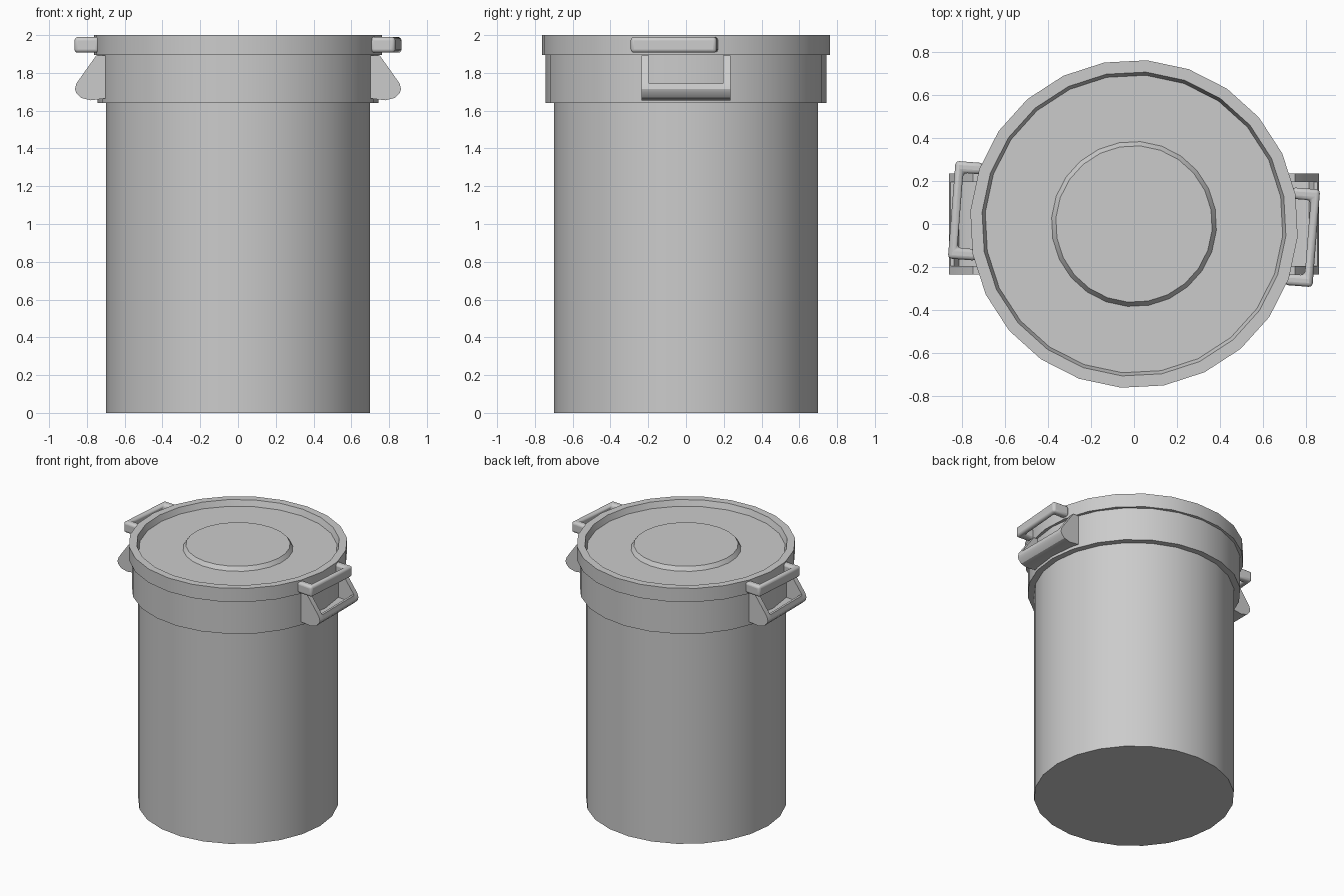
import bpy, bmesh, math
from mathutils import Matrix, Vector

if "Cube" in bpy.data.objects:
    bpy.data.objects.remove(bpy.data.objects["Cube"])

LID_TURN = math.radians(-4.5)   # the lid sits slightly twisted on the bin


def make_object(name, bm, angle=30):
    bmesh.ops.recalc_face_normals(bm, faces=bm.faces)
    mesh = bpy.data.meshes.new(name)
    bm.to_mesh(mesh)
    bm.free()
    ob = bpy.data.objects.new(name, mesh)
    bpy.context.collection.objects.link(ob)
    bpy.ops.object.select_all(action='DESELECT')
    bpy.context.view_layer.objects.active = ob
    ob.select_set(True)
    bpy.ops.object.shade_smooth_by_angle(angle=math.radians(angle))
    return ob


def lathe(name, profile, turn=0.0, sides=24):
    """Revolve (radius, z) points and cap both ends."""
    bm = bmesh.new()
    rings = []
    for r, z in profile:
        rings.append([bm.verts.new((r * math.cos(turn + math.tau * i / sides),
                                    r * math.sin(turn + math.tau * i / sides), z))
                      for i in range(sides)])
    for a, b in zip(rings, rings[1:]):
        for i in range(sides):
            j = (i + 1) % sides
            bm.faces.new((a[i], a[j], b[j], b[i]))
    bm.faces.new(rings[0][::-1])
    bm.faces.new(rings[-1])
    return make_object(name, bm)


def prism(bm, points, offset):
    """Extrude a flat outline along offset."""
    face = bm.faces.new([bm.verts.new(p) for p in points])
    new = bmesh.ops.extrude_face_region(bm, geom=[face], use_keep_orig=True)
    bmesh.ops.translate(bm, vec=Vector(offset),
                        verts=[v for v in new['geom'] if isinstance(v, bmesh.types.BMVert)])


# Bin body with the wider collar
lathe("bin_body", [(0.70, 0), (0.70, 1.64), (0.745, 1.64), (0.745, 1.90)])

# Lid with recessed top and raised centre disc
lathe("lid", [(0.765, 1.895), (0.765, 2.0), (0.71, 2.0), (0.695, 1.955),
              (0.385, 1.955), (0.365, 1.985)], LID_TURN)

for side, base in (("right", 0.0), ("left", math.pi)):
    # Rounded U-shaped grip on the lid
    bm = bmesh.new()
    outline = [(0.72, -0.228), (0.852, -0.228), (0.852, 0.228), (0.72, 0.228),
               (0.72, 0.175), (0.812, 0.175), (0.812, -0.175), (0.72, -0.175)]
    prism(bm, [(x, y, 1.907) for x, y in outline], (0, 0, 0.083))
    bm.transform(Matrix.Rotation(base + LID_TURN, 4, 'Z'))
    grip = make_object(f"lid_handle_{side}", bm, 40)
    bevel = grip.modifiers.new("round", 'BEVEL')
    bevel.width = 0.018
    bevel.segments = 3

    # Scoop-shaped handle on the collar: two cheeks and a cupped floor
    bm = bmesh.new()
    cheek = [(0.70, 1.893), (0.75, 1.893), (0.855, 1.745), (0.863, 1.715),
             (0.857, 1.695), (0.832, 1.668), (0.78, 1.655), (0.70, 1.665)]
    floor = [(0.70, 1.695), (0.785, 1.69), (0.815, 1.70), (0.838, 1.745)] + cheek[2:]
    for y in (-0.235, 0.195):
        prism(bm, [(x, y, z) for x, z in cheek], (0, 0.04, 0))
    prism(bm, [(x, -0.195, z) for x, z in floor], (0, 0.39, 0))
    bm.transform(Matrix.Rotation(base, 4, 'Z'))
    make_object(f"body_handle_{side}", bm)
